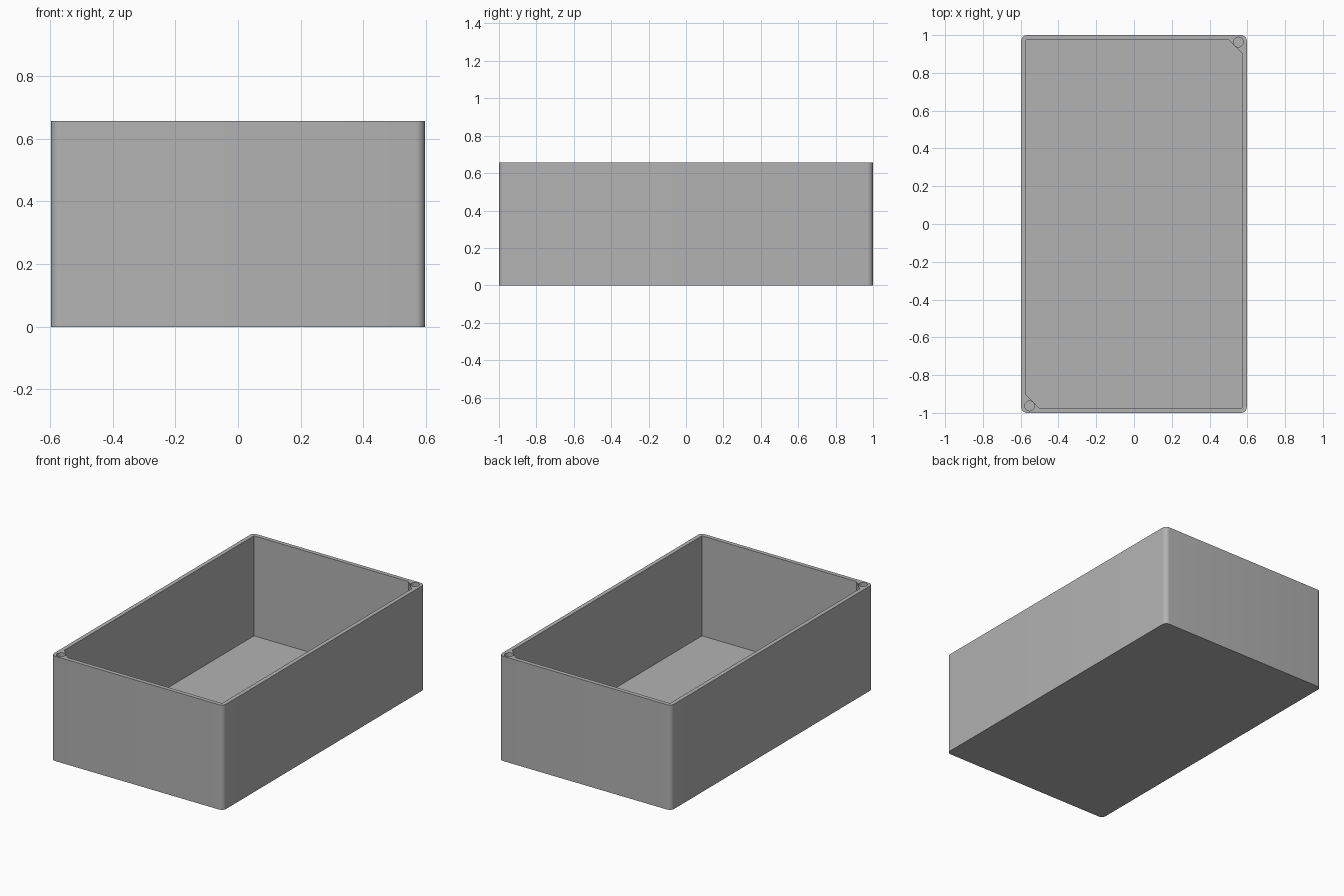
import bpy
import bmesh
from math import cos, sin, pi, radians

cube = bpy.data.objects.get("Cube")
if cube:
    bpy.data.objects.remove(cube, do_unlink=True)

HALF_X, HALF_Y, HEIGHT = 0.597, 1.0, 0.657
WALL, FLOOR, RADIUS = 0.026, 0.03, 0.03
POST = 0.07                      # leg of the diagonal corner post
HOLE_X, HOLE_Y, HOLE_R, HOLE_DEPTH = 0.553, 0.963, 0.026, 0.3

grey = bpy.data.materials.new("grey plastic")
grey.use_nodes = True
colour = (0.45, 0.45, 0.45, 1)
grey.diffuse_color = colour
grey.node_tree.nodes["Principled BSDF"].inputs["Base Color"].default_value = colour


def prism(name, outline, bottom, top):
    """Extrude a counter-clockwise outline between two heights."""
    bm = bmesh.new()
    low = [bm.verts.new((x, y, bottom)) for x, y in outline]
    high = [bm.verts.new((x, y, top)) for x, y in outline]
    bm.faces.new(reversed(low))
    bm.faces.new(high)
    n = len(outline)
    for i in range(n):
        j = (i + 1) % n
        bm.faces.new((low[i], low[j], high[j], high[i]))
    mesh = bpy.data.meshes.new(name)
    bm.to_mesh(mesh)
    bm.free()
    mesh.materials.append(grey)
    obj = bpy.data.objects.new(name, mesh)
    bpy.context.collection.objects.link(obj)
    return obj


def arc(cx, cy, radius, start, sweep, steps):
    return [(cx + radius * cos(start + sweep * i / steps),
             cy + radius * sin(start + sweep * i / steps)) for i in range(steps + 1)]


def carve(target, cutter):
    cutter.hide_render = True
    mod = target.modifiers.new("carve", "BOOLEAN")
    mod.operation = "DIFFERENCE"
    mod.solver = "EXACT"
    mod.object = cutter
    bpy.ops.object.select_all(action="DESELECT")
    target.select_set(True)
    bpy.context.view_layer.objects.active = target
    bpy.ops.object.modifier_apply(modifier=mod.name)
    bpy.data.objects.remove(cutter, do_unlink=True)


# Outer shell with rounded upright corners
outline = []
for k, (sx, sy) in enumerate([(1, 1), (-1, 1), (-1, -1), (1, -1)]):
    outline += arc(sx * (HALF_X - RADIUS), sy * (HALF_Y - RADIUS), RADIUS, k * pi / 2, pi / 2, 8)
box = prism("open_box", outline, 0, HEIGHT)

# Cavity, leaving a solid post in two opposite corners
ix, iy = HALF_X - WALL, HALF_Y - WALL
half = [(ix, -iy), (ix, iy - POST), (ix - POST, iy)]
cavity = half + [(-x, -y) for x, y in half]
carve(box, prism("cavity_cutter", cavity, FLOOR, HEIGHT + 0.1))

# Screw holes in the posts
for s in (1, -1):
    circle = arc(s * HOLE_X, s * HOLE_Y, HOLE_R, 0, 2 * pi, 32)[:-1]
    carve(box, prism("hole_cutter", circle, HEIGHT - HOLE_DEPTH, HEIGHT + 0.1))

bpy.ops.object.shade_smooth_by_angle(angle=radians(30))
